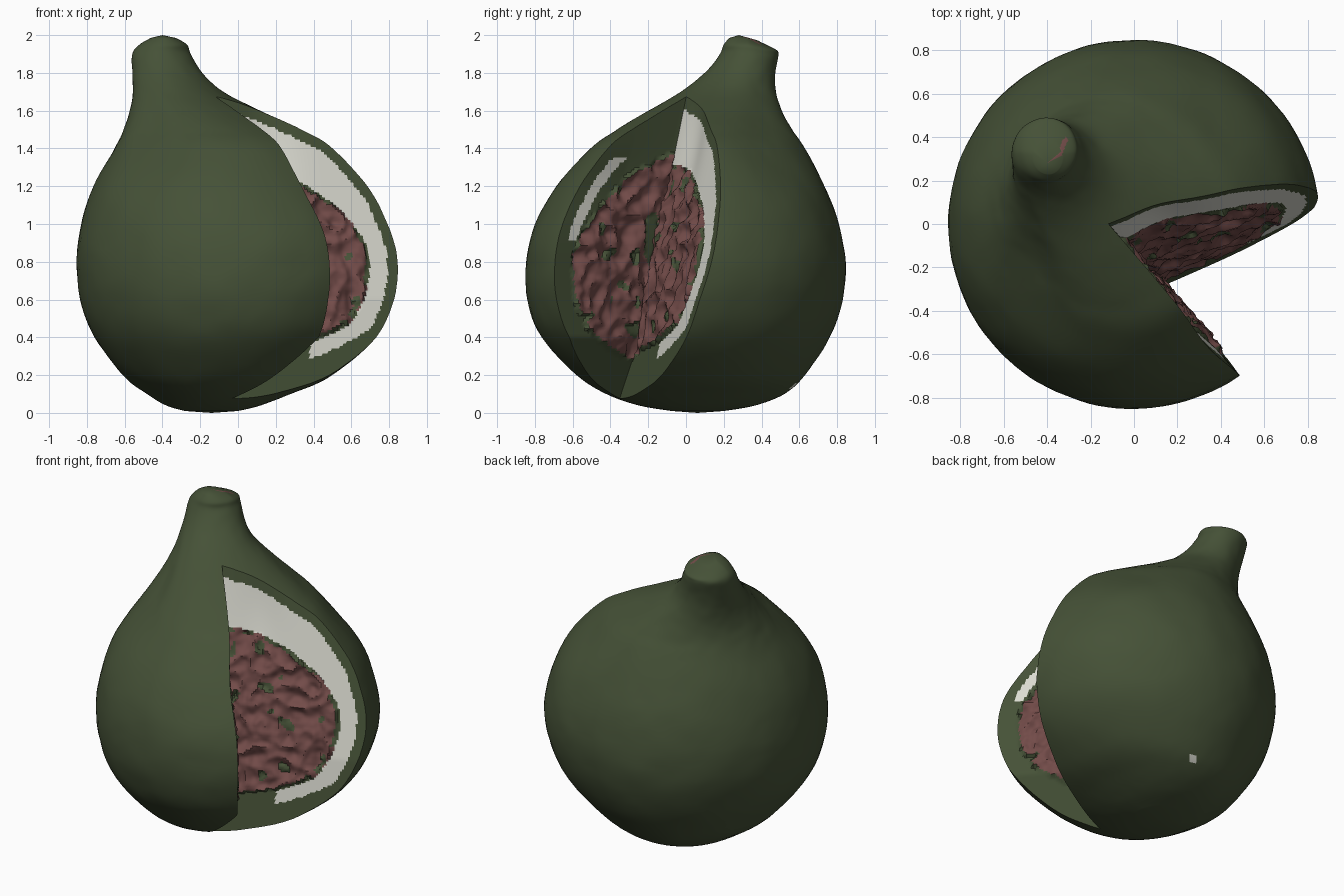
import bpy, bmesh, math
from mathutils import Vector, noise
from mathutils.bvhtree import BVHTree

if "Cube" in bpy.data.objects:
    bpy.data.objects.remove(bpy.data.objects["Cube"])


def material(name, rgb):
    m = bpy.data.materials.new(name)
    m.diffuse_color = (*rgb, 1)
    m.use_nodes = True
    m.node_tree.nodes["Principled BSDF"].inputs["Base Color"].default_value = m.diffuse_color
    return m


SKIN, PITH, SEED = 0, 1, 2
mats = [material("green skin", (0.060, 0.083, 0.038)),
        material("pale pith", (0.71, 0.71, 0.64)),
        material("red seeds", (0.17, 0.071, 0.066))]


def new_object(name, bm):
    me = bpy.data.meshes.new(name)
    bmesh.ops.recalc_face_normals(bm, faces=bm.faces)
    bm.to_mesh(me)
    ob = bpy.data.objects.new(name, me)
    bpy.context.collection.objects.link(ob)
    return ob


# Fruit outline: height, left, right, front, back
rings = [(0.01, -.28, 0.0, -.08, .20), (0.04, -.38, .12, -.25, .37),
         (0.10, -.48, .28, -.42, .52), (0.20, -.61, .50, -.58, .63),
         (0.40, -.76, .73, -.765, .76), (0.60, -.835, .83, -.84, .83),
         (0.80, -.855, .855, -.845, .845), (1.00, -.83, .81, -.80, .81),
         (1.20, -.765, .71, -.69, .735), (1.40, -.655, .52, -.51, .63),
         (1.50, -.605, .34, -.37, .565), (1.60, -.573, .12, -.20, .51),
         (1.70, -.558, -.08, -.03, .475), (1.80, -.56, -.19, .10, .47),
         (1.90, -.56, -.25, .18, .488), (1.95, -.52, -.27, .20, .475),
         (1.985, -.46, -.33, .23, .38)]
SEG, SUB = 128, 6


def spline(p0, p1, p2, p3, t):
    return [0.5 * (2*b + (c - a)*t + (2*a - 5*b + 4*c - d)*t*t
                   + (3*b - a - 3*c + d)*t**3)
            for a, b, c, d in zip(p0, p1, p2, p3)]


def bell(x, middle, width):
    return math.exp(-((x - middle) / width) ** 2)


levels = []
for i in range(len(rings) - 1):
    pts = [rings[max(0, min(len(rings) - 1, i + k))] for k in (-1, 0, 1, 2)]
    levels += [spline(*pts, s / SUB) for s in range(SUB)]
levels.append(rings[-1])

# Whole fruit with flattened shoulders, uneven skin and a sloping stem end
bm = bmesh.new()
loops = []
for z, l, r, f, b in levels:
    row = []
    for k in range(SEG):
        a = 2 * math.pi * k / SEG - math.pi
        d = Vector((math.cos(a), math.sin(a), 0))
        p = Vector(((l + r)/2 + d.x*(r - l)/2, (f + b)/2 + d.y*(b - f)/2, z))
        p += d * (0.005*noise.noise(p * 5) + 0.002*noise.noise(p * 16))
        p -= d * 0.035 * bell(a, -0.9, 0.5) * bell(z, 1.2, 0.22)
        p -= d * 0.055 * bell(a, -2.36, 0.45) * bell(z, 1.48, 0.2)
        p -= d * 0.05 * bell(a, 0.79, 0.45) * bell(z, 1.42, 0.22)
        p.z -= 2.5 * max(0, p.y - .33) * max(0, z - 1.88)
        row.append(bm.verts.new(p))
    loops.append(row)
for a, b in zip(loops, loops[1:]):
    for k in range(SEG):
        n = (k + 1) % SEG
        bm.faces.new((a[k], a[n], b[n], b[k]))
low = bm.verts.new((-.14, .06, 0.0))
tip = bm.verts.new((-.40, .28, 2.0))
for k in range(SEG):
    n = (k + 1) % SEG
    bm.faces.new((loops[0][n], loops[0][k], low))
    bm.faces.new((loops[-1][k], loops[-1][n], tip))
fig = new_object("fig_body", bm)
for m in mats:
    fig.data.materials.append(m)
bm.normal_update()
tree = BVHTree.FromBMesh(bm)
bm.free()

# Wedge cutter: a left sheet and a right sheet meeting at a slanted fold
DIR_L = Vector((.655, -.755, 0)).normalized()
DIR_R = Vector((1, .394, 0)).normalized()
NORM_L = Vector((.755, .655, 0)).normalized()
NORM_R = Vector((.394, -1, .278)).normalized()
C_L, C_R = -0.0886, -0.42


def under(z):
    # The fold swings under the fruit near the bottom
    return DIR_R * -0.6 * max(0, 0.4 - z) - NORM_R * 0.11 * max(0, .6 - z)


def fold(z):
    x = (C_L - .655 * (.278*z + C_R)) / (.755 + .655*.394)
    return Vector((x, .394*x + .278*z + C_R, z)) + under(z)


def left_point(z, s):
    dip = 0.025 * bell(z, 1.2, 0.2) * min(1, s / .3)
    return fold(z) + DIR_L * s - NORM_L * dip


def right_point(z, s):
    dip = 0.03 * bell(s, .22, .15) * bell(z, 1.4, .35)
    return fold(z) + DIR_R * s - NORM_R * dip


NZ, NS, REACH = 150, 92, 1.25
bm = bmesh.new()
grid = []
for i in range(NZ + 1):
    z = -0.1 + 2.0 * i / NZ
    left = [left_point(z, REACH * j / NS) for j in range(NS, 0, -1)]
    right = [right_point(z, REACH * j / NS) for j in range(NS + 1)]
    for p in left + right:
        p.z = z
    grid.append([bm.verts.new(p) for p in left + right])
for a, b in zip(grid, grid[1:]):
    for j in range(len(a)):
        n = (j + 1) % len(a)
        bm.faces.new((a[j], a[n], b[n], b[j]))
bm.faces.new(grid[0][::-1])
bm.faces.new(grid[-1])
cutter = new_object("wedge_cutter", bm)
bm.free()
cutter.hide_render = True

cut = fig.modifiers.new("cut", 'BOOLEAN')
cut.operation, cut.solver, cut.object = 'DIFFERENCE', 'EXACT', cutter
bpy.context.view_layer.objects.active = fig
fig.select_set(True)
bpy.ops.object.modifier_apply(modifier=cut.name)
bpy.data.objects.remove(cutter)


# Flesh layers by depth under the skin
def layer(p, depth, on_left):
    depth += 0.006 * noise.noise(p * 20)
    base = max(0, .45 - p.z) * 0.4
    top = 1.38 + .03 * noise.noise(p * 12)
    if depth < .055 + base or p.z < .29:
        return SKIN
    if on_left:
        if .06 < depth < .12 and .92 < p.z < 1.36:
            return PITH
        hollow = ((p.y + .18) / .05) ** 2 + ((p.z - .92) / .14) ** 2
        if depth < .13 + base + .2 * max(0, p.z - .85) or p.z > top or hollow < 1:
            return SKIN
    else:
        rim = .155 + base * 1.2 + .33 * max(0, p.z - .92)
        if depth < rim or p.z > top:
            return SKIN if p.x < .38 and p.z < .5 else PITH
        if depth < rim + .03 and noise.noise(p * 11) > -.1:
            return SKIN
    return SKIN if noise.noise(p * 9 + Vector((3, 1, 7))) > 0.38 else SEED


bm = bmesh.new()
bm.from_mesh(fig.data)
off_l = NORM_L.dot(Vector((C_L / .755, 0, 0)))
off_r = NORM_R.dot(Vector((0, C_R, 0)))
push, fixed = {}, set()
for face in bm.faces:
    c = face.calc_center_median()
    face.material_index = SKIN
    depth = tree.find_nearest(c)[3]
    if depth > .004:
        flat = c - under(c.z)
        on_left = abs(NORM_L.dot(flat) - off_l) < abs(NORM_R.dot(flat) - off_r)
        face.material_index = layer(c, depth, on_left)
        if face.material_index == SEED:
            for v in face.verts:
                push[v] = NORM_L if on_left else NORM_R
        elif face.material_index == PITH:
            fixed.update(face.verts)
    # Small scar on the underside and streak on the stem end
    elif (c - Vector((.01, .55, .16))).length < .035:
        face.material_index = PITH
    elif c.z > 1.9 and abs(c.x + .33 - .4*(c.y - .35)) < .012 and abs(c.y - .35) < .045:
        face.material_index = SEED

# Lumpy seeds
for v, n in push.items():
    if v in fixed:
        continue
    p = v.co.copy()
    lump = 1 - 2 * abs(noise.noise(p * 9))
    v.co = p + n * (0.032 * lump - 0.008 + 0.012 * noise.noise(p * 24))
bm.to_mesh(fig.data)
bm.free()
bpy.ops.object.shade_smooth_by_angle(angle=math.radians(40))
